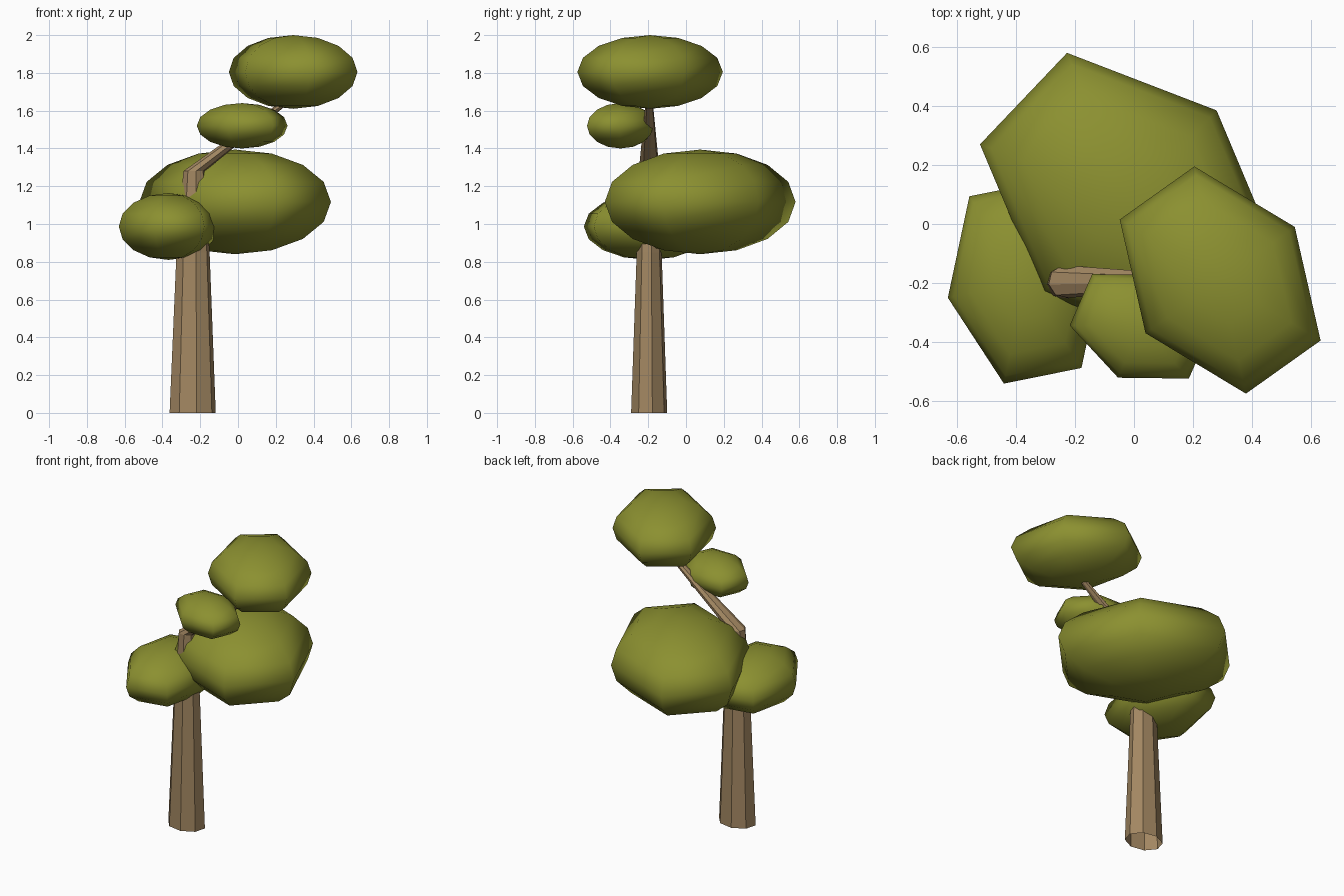
import bpy, bmesh, math
from mathutils import Vector

if "Cube" in bpy.data.objects:
    bpy.data.objects.remove(bpy.data.objects["Cube"])


def material(name, rgb):
    m = bpy.data.materials.new(name)
    m.diffuse_color = (*rgb, 1)
    m.use_nodes = True
    m.node_tree.nodes["Principled BSDF"].inputs["Base Color"].default_value = m.diffuse_color
    return m


def loft(name, rings, mat, smooth=False):
    """Skin a list of equal-sized point rings; collapsed rings become poles."""
    bm = bmesh.new()
    loops = [[bm.verts.new(p) for p in ring] for ring in rings]
    n = len(loops[0])
    for lo, hi in zip(loops, loops[1:]):
        for i in range(n):
            j = (i + 1) % n
            bm.faces.new((lo[i], lo[j], hi[j], hi[i]))
    bmesh.ops.remove_doubles(bm, verts=bm.verts, dist=1e-5)
    bmesh.ops.recalc_face_normals(bm, faces=bm.faces)
    for f in bm.faces:
        f.smooth = smooth
    mesh = bpy.data.meshes.new(name)
    bm.to_mesh(mesh)
    bm.free()
    mesh.materials.append(mat)
    ob = bpy.data.objects.new(name, mesh)
    bpy.context.collection.objects.link(ob)
    return ob


def leaf_clump(name, center, height, p, q):
    """Six-sided, eight-ring flattened sphere; p and q are hexagon corners 120 degrees apart."""
    c, p, q = Vector(center), Vector((*p, 0)), Vector((*q, 0))
    hexagon = [p, p + q, q, -p, -p - q, -q]
    rings = []
    for k in range(9):
        t = math.radians(-90 + 22.5 * k)
        z = Vector((0, 0, height * math.sin(t)))
        rings.append([c + v * math.cos(t) + z for v in hexagon])
    return loft(name, rings, leaf, True)


leaf = material("leaf_green", (0.26, 0.28, 0.03))
bark = material("bark_brown", (0.36, 0.24, 0.12))

# Trunk: eight-sided, open at the base, bending at the top into a thin branch
sections = [  # x, y, z, x radius, y radius
    (-0.24, -0.195, 0.0, 0.124, 0.097),
    (-0.238, -0.195, 0.85, 0.089, 0.067),
    (-0.232, -0.195, 1.28, 0.058, 0.056),
    (0.27, -0.195, 1.66, 0.025, 0.018),
]
rings = []
for x, y, z, rx, ry in sections:
    angles = [math.radians(10 + 45 * i) for i in range(8)]
    rings.append([(x + rx * math.cos(a), y + ry * math.sin(a), z) for a in angles])
loft("trunk", rings, bark)

# Leaf clumps
leaf_clump("large_leaf_clump", (-0.015, 0.075, 1.117), 0.277, (0.295, 0.31), (-0.507, 0.195))
leaf_clump("top_leaf_clump", (0.292, -0.19, 1.805), 0.195, (0.0875, -0.385), (0.253, 0.18))
leaf_clump("low_leaf_clump", (-0.368, -0.197, 0.987), 0.177, (-0.19, 0.291), (-0.073, -0.344))
leaf_clump("small_leaf_clump", (0.022, -0.347, 1.52), 0.12, (-0.164, 0.177), (-0.076, -0.174))
